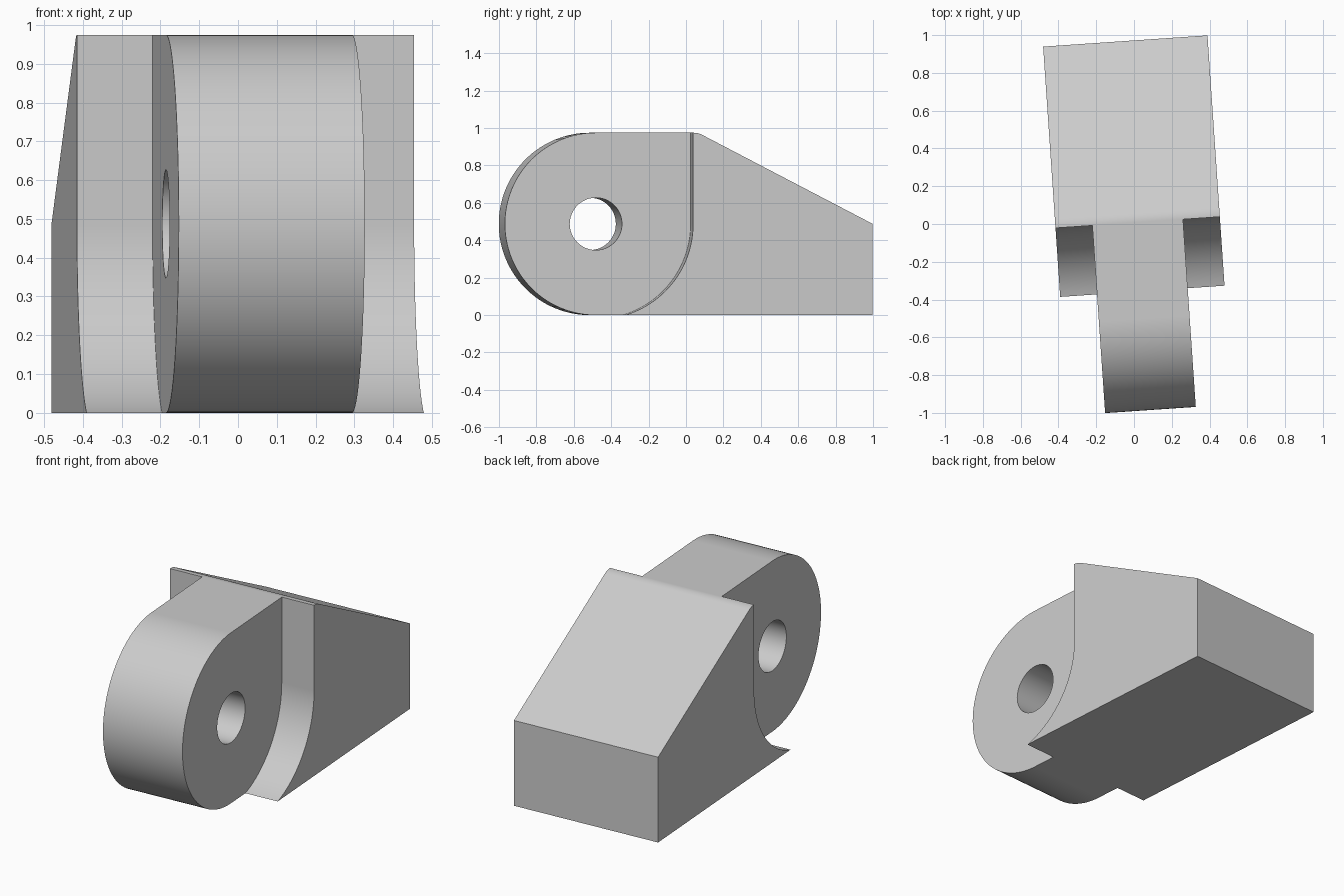
import bpy, bmesh
from math import sin, cos, tan, atan2, radians, pi

if "Cube" in bpy.data.objects:
    bpy.data.objects.remove(bpy.data.objects["Cube"], do_unlink=True)

HEIGHT = 0.975
RADIUS = HEIGHT / 2        # rounded nose of the tongue
PIVOT_Y = -0.4995          # centre of nose and pin hole
WALL_Y = 0.0085            # shoulder wall of the block
BACK_Y = 0.971
HALF_BLOCK, HALF_TONGUE = 0.436, 0.2405


def arc(cy, cz, r, start, end, steps):
    """Points of an arc in the y-z plane, angles in degrees."""
    angles = [radians(start + (end - start) * i / steps) for i in range(steps + 1)]
    return [(cy + r * cos(a), cz + r * sin(a)) for a in angles]


def prism(name, outline, x0, x1):
    """Extrude a y-z outline along x."""
    bm = bmesh.new()
    face = bm.faces.new([bm.verts.new((x0, y, z)) for y, z in outline])
    moved = bmesh.ops.extrude_face_region(bm, geom=[face])["geom"]
    bmesh.ops.translate(bm, vec=(x1 - x0, 0, 0),
                        verts=[v for v in moved if isinstance(v, bmesh.types.BMVert)])
    bmesh.ops.recalc_face_normals(bm, faces=bm.faces)
    mesh = bpy.data.meshes.new(name)
    bm.to_mesh(mesh)
    bm.free()
    obj = bpy.data.objects.new(name, mesh)
    bpy.context.collection.objects.link(obj)
    return obj


def select(obj):
    bpy.ops.object.select_all(action="DESELECT")
    obj.select_set(True)
    bpy.context.view_layer.objects.active = obj


def cut(target, cutter):
    """Subtract a cutter and discard it."""
    cutter.hide_render = True
    mod = target.modifiers.new("cut", "BOOLEAN")
    mod.operation, mod.solver, mod.object = "DIFFERENCE", "EXACT", cutter
    select(target)
    bpy.ops.object.modifier_apply(modifier=mod.name)
    bpy.data.objects.remove(cutter, do_unlink=True)


# Full side silhouette: round nose, flat base, sloped back with a softened top edge
corner_y = 0.035
slope = atan2(HEIGHT - RADIUS, BACK_Y - corner_y)
fillet = 0.1
fillet_y = corner_y - fillet * tan(slope / 2)
outline = arc(PIVOT_Y, RADIUS, RADIUS, 90, 270, 64)
outline += [(BACK_Y, 0), (BACK_Y, RADIUS)]
outline += arc(fillet_y, HEIGHT - fillet, fillet, 90 - slope * 180 / pi, 90, 6)
bracket = prism("hinge_bracket", outline, -HALF_BLOCK, HALF_BLOCK)

# Clear both sides of the tongue, leaving curved shoulders on the block
clearance = arc(PIVOT_Y, RADIUS, WALL_Y - PIVOT_Y, -90, 0, 32)
clearance += [(WALL_Y, 1.2), (-1.2, 1.2), (-1.2, clearance[0][1])]
for side in (-1, 1):
    cut(bracket, prism("side_cutter", clearance, side * HALF_TONGUE, side * 0.6))

# Pin hole through the tongue
cut(bracket, prism("pin_cutter", arc(PIVOT_Y, RADIUS, 0.14, 0, 360, 48)[:-1], -0.6, 0.6))

# Plain grey finish
grey = bpy.data.materials.new("plain_grey")
grey.use_nodes = True
grey.diffuse_color = (0.6, 0.6, 0.6, 1)
grey.node_tree.nodes["Principled BSDF"].inputs["Base Color"].default_value = (0.6, 0.6, 0.6, 1)
bracket.data.materials.clear()
bracket.data.materials.append(grey)

# Smooth curves, crisp edges, slight turn about the vertical
select(bracket)
bpy.ops.object.shade_smooth_by_angle(angle=radians(25))
weighted = bracket.modifiers.new("even_shading", "WEIGHTED_NORMAL")
weighted.keep_sharp = True
bracket.location.x = 0.02
bracket.rotation_euler.z = radians(3.9)
